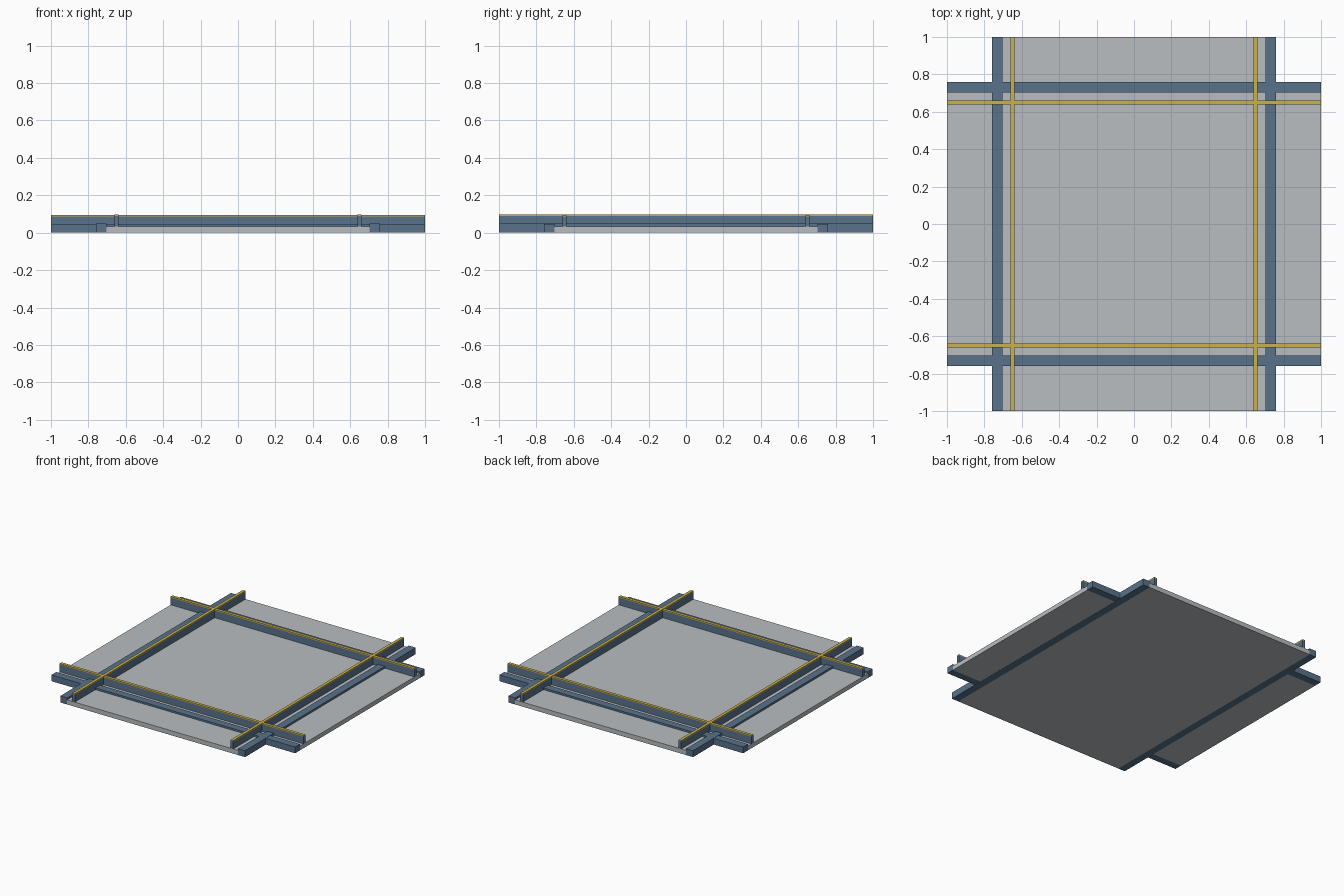
import bpy
import bmesh
from mathutils import Matrix, Vector

cube = bpy.data.objects.get("Cube")
if cube:
    bpy.data.objects.remove(cube, do_unlink=True)


def make_material(name, rgb):
    mat = bpy.data.materials.new(name)
    mat.use_nodes = True
    colour = (*rgb, 1.0)
    mat.diffuse_color = colour
    mat.node_tree.nodes["Principled BSDF"].inputs["Base Color"].default_value = colour
    return mat


GREY = make_material("pale grey", (0.49, 0.51, 0.53))
BLUE = make_material("steel blue", (0.10, 0.17, 0.26))
YELLOW = make_material("mustard yellow", (0.60, 0.45, 0.07))

SLAB_TOP = 0.034
CURB_TOP = 0.048
WALL_TOP = 0.088
CAP_TOP = 0.096
INNER, OUTER = 0.702, 0.758
WALL, WALL_WIDTH = 0.65, 0.022


def strip(name, axis, offset, width, bottom, top, mat):
    """A full-length box along x or y, set off sideways from the centre."""
    size = Vector((2, width, top - bottom))
    place = Vector((0, offset, (bottom + top) / 2))
    if axis == "y":
        size.x, size.y = size.y, size.x
        place.x, place.y = place.y, place.x
    bm = bmesh.new()
    bmesh.ops.create_cube(bm, size=1, matrix=Matrix.Translation(place) @ Matrix.Diagonal(size.to_4d()))
    mesh = bpy.data.meshes.new(name)
    bm.to_mesh(mesh)
    bm.free()
    mesh.materials.append(mat)
    obj = bpy.data.objects.new(name, mesh)
    bpy.context.collection.objects.link(obj)


SIDES = {"x": {"front": -1, "back": 1}, "y": {"right": -1, "left": 1}}
HAIR = 0.0008  # keeps crossing parts from sharing a plane

for axis, sides in SIDES.items():
    lift = HAIR if axis == "x" else 0
    # Floor slab of this arm of the cross
    strip(f"floor_slab_{axis}", axis, 0, 2 * INNER, lift, SLAB_TOP - lift, GREY)
    for side, sign in sides.items():
        # Low outer curb, then the thin wall and its cap
        strip(f"{side}_curb", axis, sign * (INNER + OUTER) / 2, OUTER - INNER,
              lift, CURB_TOP - lift, BLUE)
        strip(f"{side}_wall", axis, sign * WALL, WALL_WIDTH,
              SLAB_TOP - 0.004, WALL_TOP - lift, BLUE)
        strip(f"{side}_wall_cap", axis, sign * WALL, WALL_WIDTH,
              WALL_TOP - lift, CAP_TOP - lift, YELLOW)
